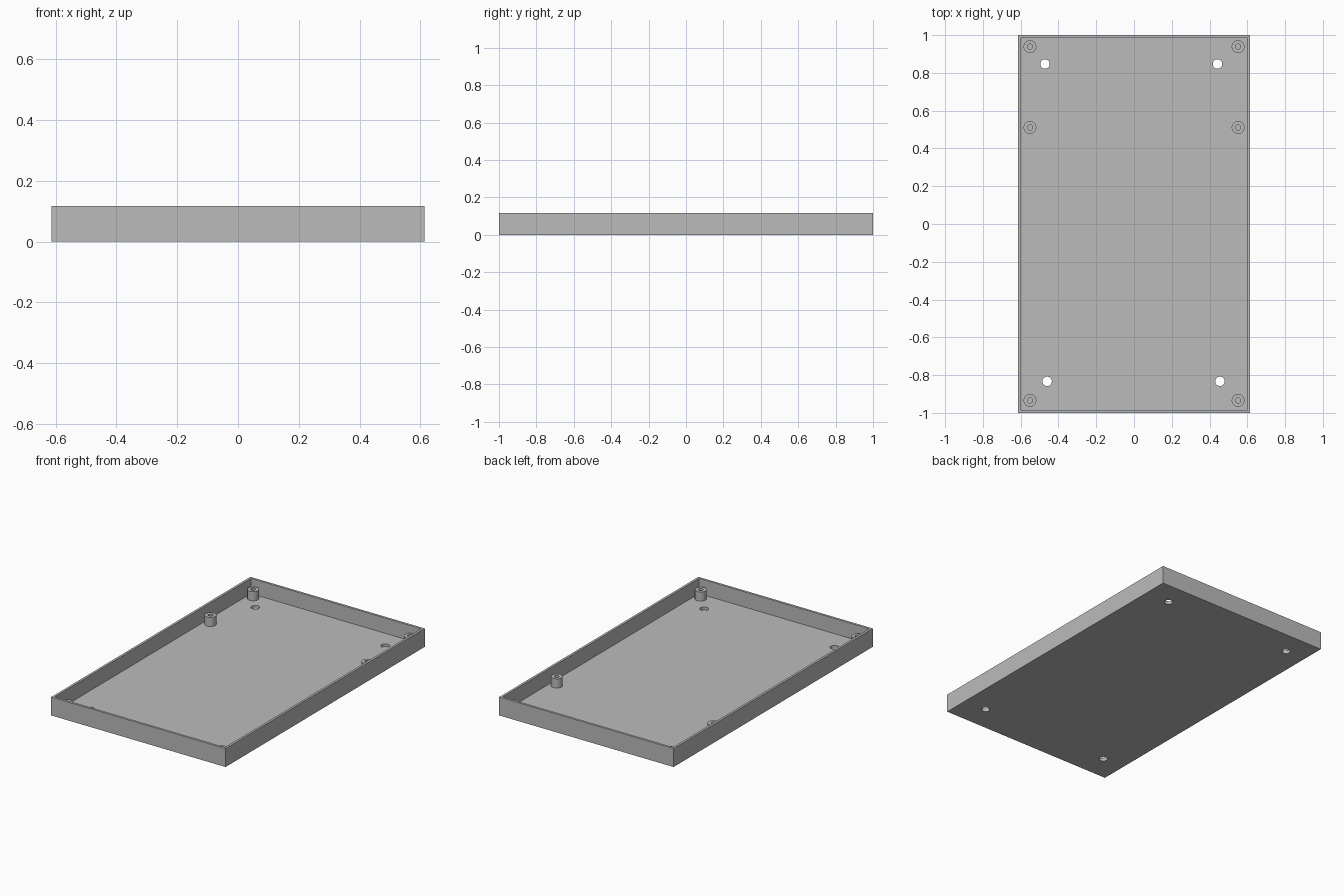
import bpy
import bmesh
from math import cos, sin, tau

cube = bpy.data.objects.get("Cube")
if cube:
    bpy.data.objects.remove(cube, do_unlink=True)

HX, HY, HEIGHT = 0.613, 1.0, 0.117
WALL, FLOOR = 0.021, 0.02
POST_TOP, POST_R, BORE_R, HOLE_R = 0.078, 0.034, 0.014, 0.025
SIDES = 32

grey = bpy.data.materials.new("plain grey")
grey.use_nodes = True
colour = (0.5, 0.5, 0.5, 1)
grey.diffuse_color = colour
grey.node_tree.nodes["Principled BSDF"].inputs["Base Color"].default_value = colour


def make_object(name, bm):
    bmesh.ops.recalc_face_normals(bm, faces=bm.faces)
    mesh = bpy.data.meshes.new(name)
    bm.to_mesh(mesh)
    bm.free()
    mesh.materials.append(grey)
    obj = bpy.data.objects.new(name, mesh)
    bpy.context.collection.objects.link(obj)
    return obj


def smooth(obj):
    bpy.ops.object.select_all(action="DESELECT")
    obj.select_set(True)
    bpy.context.view_layer.objects.active = obj
    bpy.ops.object.shade_smooth_by_angle(angle=0.6)


# Open tray: a box whose top face is inset and pushed down to the floor
bm = bmesh.new()
bmesh.ops.create_cube(bm, size=1)
for v in bm.verts:
    v.co = (v.co.x * 2 * HX, v.co.y * 2 * HY, (v.co.z + 0.5) * HEIGHT)
top = max(bm.faces, key=lambda f: f.calc_center_median().z)
bmesh.ops.inset_region(bm, faces=[top], thickness=WALL)
pit = bmesh.ops.extrude_face_region(bm, geom=[top])
bmesh.ops.delete(bm, geom=[top], context="FACES_ONLY")
for v in pit["geom"]:
    if isinstance(v, bmesh.types.BMVert):
        v.co.z = FLOOR
tray = make_object("tray", bm)

# Mounting holes drilled through the floor
bm = bmesh.new()
for x, y in ((-0.471, 0.847), (0.442, 0.847), (-0.46, -0.833), (0.455, -0.833)):
    drill = bmesh.ops.create_cone(bm, cap_ends=True, segments=SIDES,
                                  radius1=HOLE_R, radius2=HOLE_R, depth=0.1)
    bmesh.ops.translate(bm, verts=drill["verts"], vec=(x, y, 0))
drills = make_object("hole_cutter", bm)
drills.hide_render = True
cut = tray.modifiers.new("holes", "BOOLEAN")
cut.operation, cut.solver, cut.object = "DIFFERENCE", "EXACT", drills
bpy.context.view_layer.objects.active = tray
bpy.ops.object.modifier_apply(modifier=cut.name)
bpy.data.objects.remove(drills, do_unlink=True)
smooth(tray)


# Hollow screw post: rings joined outside, over the rim and down the bore
def screw_post(name, x, y):
    bm = bmesh.new()
    profile = ((POST_R, FLOOR), (POST_R, POST_TOP), (BORE_R, POST_TOP), (BORE_R, FLOOR))
    rings = [[bm.verts.new((x + r * cos(tau * i / SIDES), y + r * sin(tau * i / SIDES), z))
              for i in range(SIDES)] for r, z in profile]
    for a, b in zip(rings, rings[1:]):
        for i in range(SIDES):
            j = (i + 1) % SIDES
            bm.faces.new((a[i], a[j], b[j], b[i]))
    # Outward winding is fixed by the loop order, closed underneath by a ring
    for i in range(SIDES):
        j = (i + 1) % SIDES
        bm.faces.new((rings[-1][i], rings[-1][j], rings[0][j], rings[0][i]))
    smooth(make_object(name, bm))


for side, x in (("left", 0.551), ("right", -0.551)):
    for place, y in (("back", 0.939), ("middle", 0.511), ("front", -0.934)):
        screw_post(f"{place}_{side}_post", x, y)
